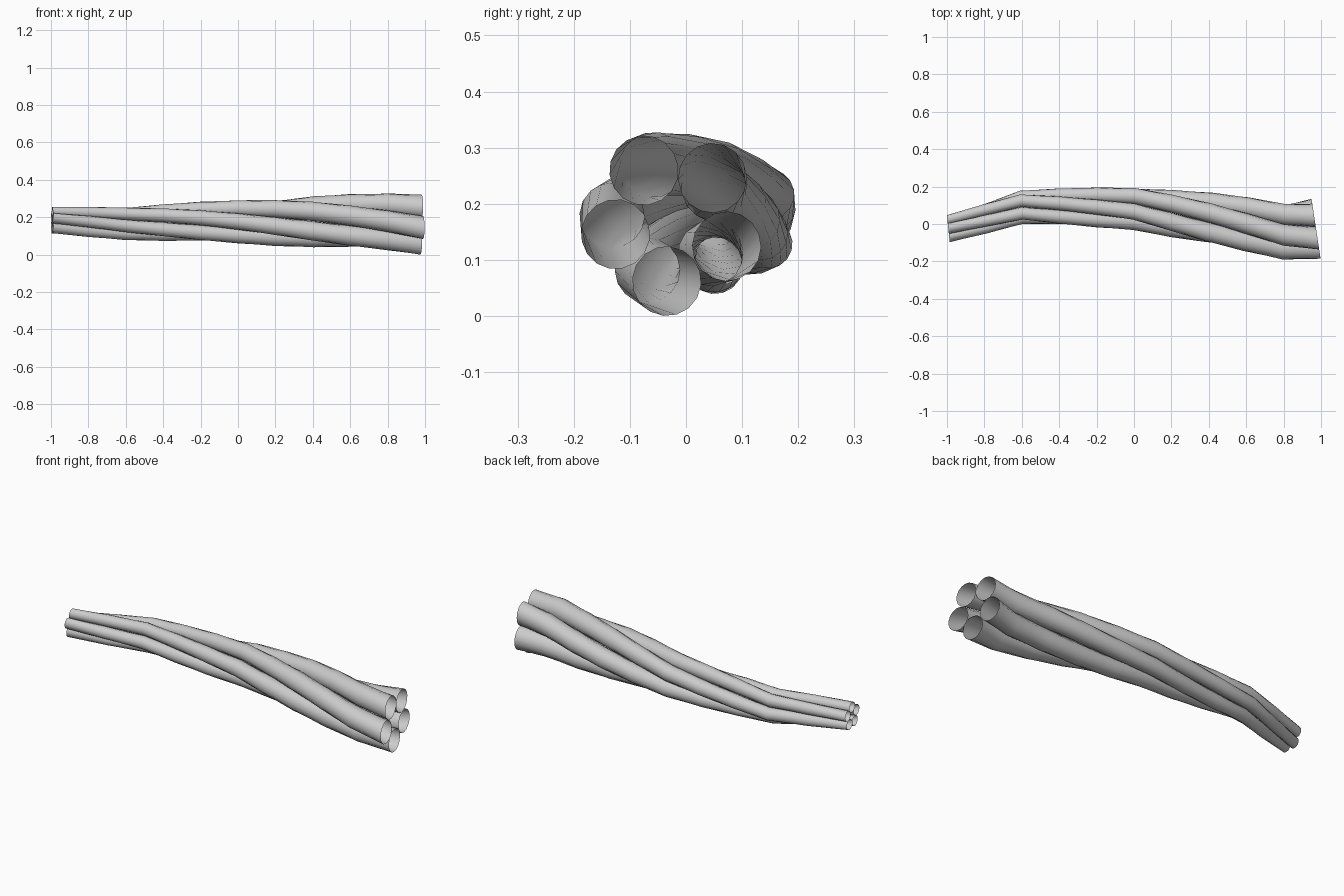
import bpy, bmesh
from math import sin, cos, pi, radians

if "Cube" in bpy.data.objects:
    bpy.data.objects.remove(bpy.data.objects["Cube"])

# stations along the bundle: x, centre y, centre z, bundle radius, tube radius, yaw in degrees
STATIONS = [
    (-0.993, -0.025, 0.180, 0.047, 0.028, 6),
    (-0.60, 0.090, 0.170, 0.058, 0.034, 6),
    (0.00, 0.087, 0.175, 0.075, 0.044, -3),
    (0.40, 0.028, 0.177, 0.089, 0.052, -8),
    (0.80, -0.033, 0.174, 0.099, 0.058, -2),
    (0.973, -0.023, 0.1675, 0.106, 0.062, 8.6),
]
SUBDIV = [2, 3, 2, 2, 1]
STRANDS, SIDES = 5, 16
TWIST = 174.0   # total twist in degrees


def rings():
    """Linear in-between sections of the bundle."""
    out = []
    for a, b, n in zip(STATIONS, STATIONS[1:], SUBDIV):
        for i in range(n):
            t = i / n
            out.append([p + (q - p) * t for p, q in zip(a, b)])
    out.append(list(STATIONS[-1]))
    return out


def strand(index):
    bm = bmesh.new()
    prev = None
    x0, x1 = STATIONS[0][0], STATIONS[-1][0]
    for x, cy, cz, big, small, yaw in rings():
        ang = radians(90 + 72 * index + TWIST * (x - x0) / (x1 - x0))
        yw = radians(yaw)
        loop = []
        for k in range(SIDES):
            a = ang + 2 * pi * k / SIDES
            u = big * cos(ang) + small * cos(a)
            v = big * sin(ang) + small * sin(a)
            loop.append(bm.verts.new((x - u * sin(yw), cy + u * cos(yw), cz + v)))
        if prev:
            for k in range(SIDES):
                j = (k + 1) % SIDES
                bm.faces.new((prev[k], prev[j], loop[j], loop[k])).smooth = True
        prev = loop
    bmesh.ops.recalc_face_normals(bm, faces=bm.faces)
    # open tube: make sure the normals point away from the strand axis
    f = bm.faces[:][0]
    centre = sum((fc.calc_center_median() for fc in bm.faces[:SIDES]), f.normal * 0) / SIDES
    if f.normal.dot(f.calc_center_median() - centre) < 0:
        bmesh.ops.reverse_faces(bm, faces=bm.faces)
    me = bpy.data.meshes.new("strand")
    bm.to_mesh(me)
    bm.free()
    ob = bpy.data.objects.new(f"strand_{index + 1}", me)
    bpy.context.collection.objects.link(ob)


# five open tubes twisted round a common bent spine
for i in range(STRANDS):
    strand(i)
